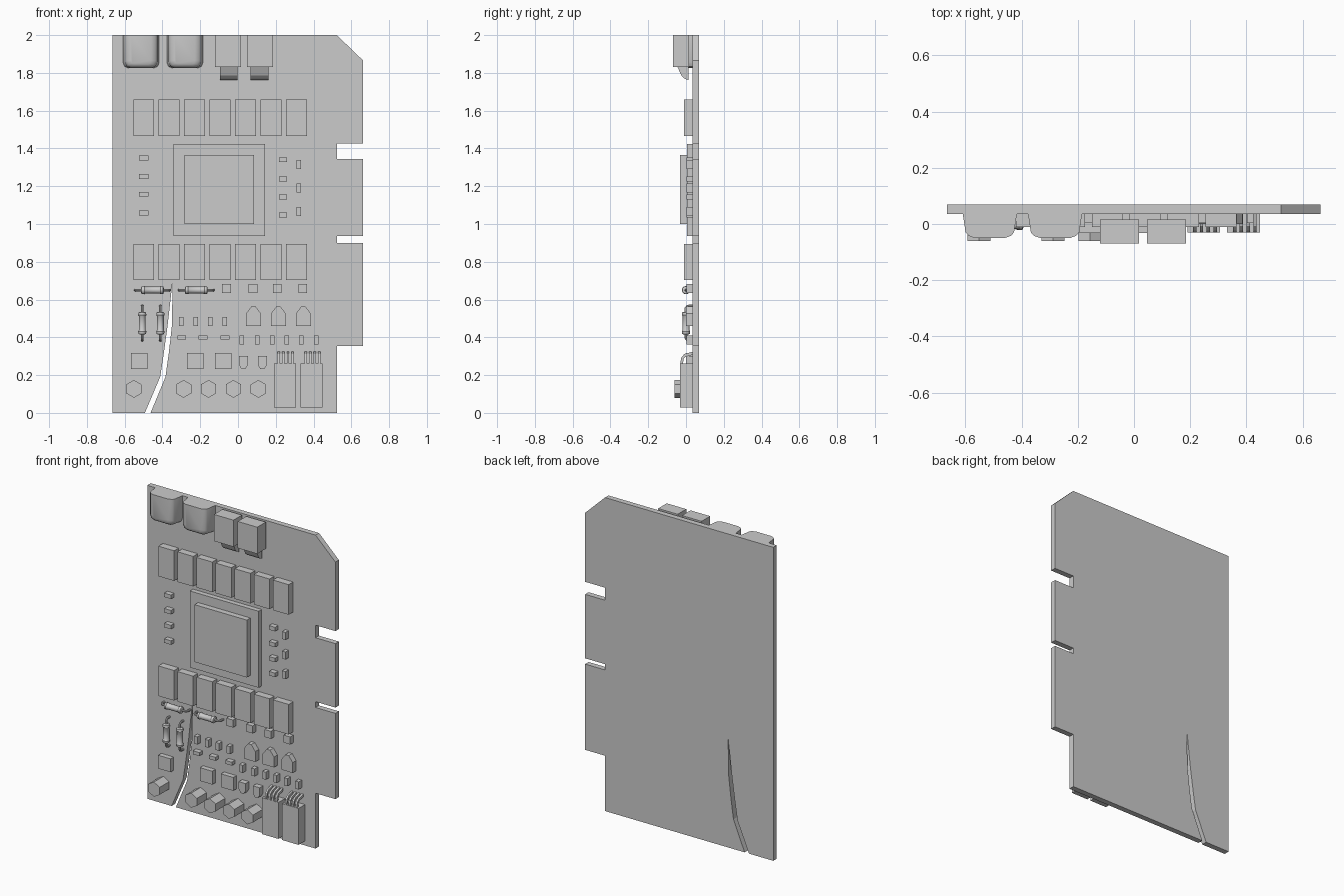
import bpy, bmesh, math
from mathutils import Vector

if "Cube" in bpy.data.objects:
    bpy.data.objects.remove(bpy.data.objects["Cube"])

FRONT = 0.035   # front surface of the board
BACK = 0.07


def finish(name, bm, smooth=None):
    bmesh.ops.recalc_face_normals(bm, faces=bm.faces)
    me = bpy.data.meshes.new(name)
    bm.to_mesh(me)
    bm.free()
    ob = bpy.data.objects.new(name, me)
    bpy.context.collection.objects.link(ob)
    if smooth:
        bpy.ops.object.select_all(action='DESELECT')
        ob.select_set(True)
        bpy.context.view_layer.objects.active = ob
        bpy.ops.object.shade_smooth_by_angle(angle=math.radians(smooth))
    return ob


def loft(name, rings, smooth=None):
    """Skin closed rings of equal point count and cap both ends."""
    bm = bmesh.new()
    vs = [[bm.verts.new(p) for p in r] for r in rings]
    n = len(vs[0])
    for a, b in zip(vs, vs[1:]):
        for i in range(n):
            j = (i + 1) % n
            bm.faces.new((a[i], a[j], b[j], b[i]))
    bm.faces.new(vs[0])
    bm.faces.new(vs[-1])
    return finish(name, bm, smooth)


def prism(name, pts, y0, y1=FRONT):
    """Extrude an xz outline along y."""
    return loft(name, [[(x, y, z) for x, z in pts] for y in (y0, y1)])


def box(name, cx, cz, w, h, y0, y1=FRONT):
    a, b = w / 2, h / 2
    return prism(name, [(cx - a, cz - b), (cx + a, cz - b), (cx + a, cz + b), (cx - a, cz + b)], y0, y1)


def side_profile(name, pts, x0, x1):
    """Extrude a yz outline along x."""
    return loft(name, [[(x, y, z) for y, z in pts] for x in (x0, x1)])


# circuit board with edge notches and the crack
prism("board", [
    (-0.665, 0), (-0.493, 0), (-0.412, 0.19), (-0.395, 0.30), (-0.373, 0.46), (-0.346, 0.70),
    (-0.350, 0.46), (-0.366, 0.32), (-0.384, 0.19), (-0.463, 0), (0.523, 0), (0.523, 0.353),
    (0.663, 0.353), (0.663, 0.90), (0.523, 0.90), (0.523, 0.937), (0.663, 0.937), (0.663, 1.345),
    (0.523, 1.345), (0.523, 1.425), (0.663, 1.425), (0.663, 1.865), (0.523, 2), (-0.665, 2)],
    FRONT, BACK)

# rounded sockets on the top edge
for cx in (-0.513, -0.281):
    rings = []
    for y, hw, zb, c in ((FRONT, 0.096, 1.825, 0.03), (-0.030, 0.086, 1.828, 0.03),
                         (-0.042, 0.075, 1.836, 0.028), (-0.050, 0.053, 1.845, 0.02)):
        half = [(hw, 2), (hw, zb + c), (hw - c * 0.3, zb + c * 0.3), (hw - c, zb)]
        rings.append([(cx + x, y, z) for x, z in half] + [(cx - x, y, z) for x, z in reversed(half)])
    loft("rounded_socket", rings, 40)

# square plugs with tapered latch
for x0, lx in ((-0.121, -0.049), (0.047, 0.114)):
    box("plug_block", x0 + 0.069, 1.915, 0.138, 0.17, -0.07, 0.016)
    side_profile("plug_latch", [(-0.045, 1.832), (-0.024, 1.785), (-0.008, 1.77), (0.012, 1.762), (0.012, 1.832)],
                 lx - 0.047, lx + 0.047)

# memory chips above and below the processor
for cz in (1.563, 0.799):
    for i in range(7):
        box("memory_chip", -0.499 + i * 0.1348, cz, 0.111, 0.192, -0.011)

# processor
box("processor_base", -0.1, 1.18, 0.485, 0.488, 0.004)
box("processor_die", -0.1, 1.183, 0.369, 0.366, -0.032, 0.01)

# small surface parts: (x positions, z positions, width, height)
for xs, zs, w, h in (
    ([-0.499], [1.35, 1.252, 1.157, 1.058], 0.048, 0.025),
    ([0.238], [1.34, 1.239, 1.143, 1.048], 0.043, 0.026),
    ([0.321], [1.316, 1.191, 1.066], 0.024, 0.048),
    ([-0.301, -0.224, -0.148, -0.071], [0.483], 0.024, 0.048),
    ([-0.298, -0.185, -0.069], [0.4], 0.046, 0.022),
    ([0.019, 0.103, 0.182, 0.259, 0.335, 0.414], [0.387], 0.024, 0.048),
    ([-0.061, 0.079, 0.208, 0.343], [0.658], 0.046, 0.048),
    ([-0.522, -0.227, -0.079], [0.274], 0.087, 0.085),
):
    for x in xs:
        for z in zs:
            box("small_chip", x, z, w, h, 0.003)


# transistors with a chamfered end
def transistor(cx, z_flat, z_tip, hw, tip, shoulder):
    zs = z_tip + (z_flat - z_tip) * shoulder
    prism("transistor", [(cx - hw, z_flat), (cx + hw, z_flat), (cx + hw, zs),
                         (cx + tip, z_tip), (cx - tip, z_tip), (cx - hw, zs)], 0.0)


for cx in (0.082, 0.214, 0.346):
    transistor(cx, 0.459, 0.562, 0.04, 0.012, 0.36)
for cx in (0.029, 0.129):
    transistor(cx, 0.302, 0.233, 0.024, 0.011, 0.32)

# hexagonal capacitors
for cx in (-0.551, -0.288, -0.156, -0.024, 0.108):
    prism("capacitor", [(cx + 0.047 * math.sin(k * math.pi / 3), 0.127 + 0.047 * math.cos(k * math.pi / 3))
                        for k in range(6)], -0.061)


# axial resistors: turned body plus bent wire leads
def tube(name, stations, axis, sides=10):
    """Stations are (along, y, radius); the tube follows the axis, ends bend toward the board."""
    c, d, side = axis
    pts = [(c + d * a + Vector((0, y, 0)), r) for a, y, r in stations]
    rings = []
    for i, (p, r) in enumerate(pts):
        t = (pts[min(i + 1, len(pts) - 1)][0] - pts[max(i - 1, 0)][0]).normalized()
        u = side.cross(t)
        rings.append([p + r * (math.cos(k * math.tau / sides) * side + math.sin(k * math.tau / sides) * u)
                      for k in range(sides)])
    loft(name, rings, 40)


def resistor(cx, cz, direction):
    d = Vector(direction)
    axis = (Vector((cx, 0, cz)), d, Vector((d.z, 0, d.x)))
    half = [(0.06, 0.012), (0.057, 0.02), (0.043, 0.022), (0.037, 0.018)]
    body = [(-a, 0, r) for a, r in half] + [(a, 0, r) for a, r in reversed(half)]
    tube("resistor_body", body, axis, 12)
    for s in (-1, 1):
        tube("resistor_lead", [(s * a, y, 0.007) for a, y in
                               ((0.055, 0), (0.08, 0), (0.088, 0.006), (0.091, 0.016), (0.091, 0.036))], axis, 8)


for cx in (-0.453, -0.221):
    resistor(cx, 0.65, (1, 0, 0))
for cx in (-0.507, -0.411):
    resistor(cx, 0.475, (0, 0, 1))

# power regulators with four bent pins each
for cx in (0.248, 0.390):
    box("regulator_body", cx, 0.145, 0.117, 0.232, -0.031)
    for i in range(4):
        px = cx - 0.032 + i * 0.0242
        side_profile("regulator_pin", [(-0.030, 0.255), (-0.030, 0.268), (-0.024, 0.295), (-0.008, 0.312),
                                       (0.036, 0.324), (0.036, 0.308), (0.000, 0.298), (-0.012, 0.288),
                                       (-0.017, 0.255)], px - 0.006, px + 0.006)
